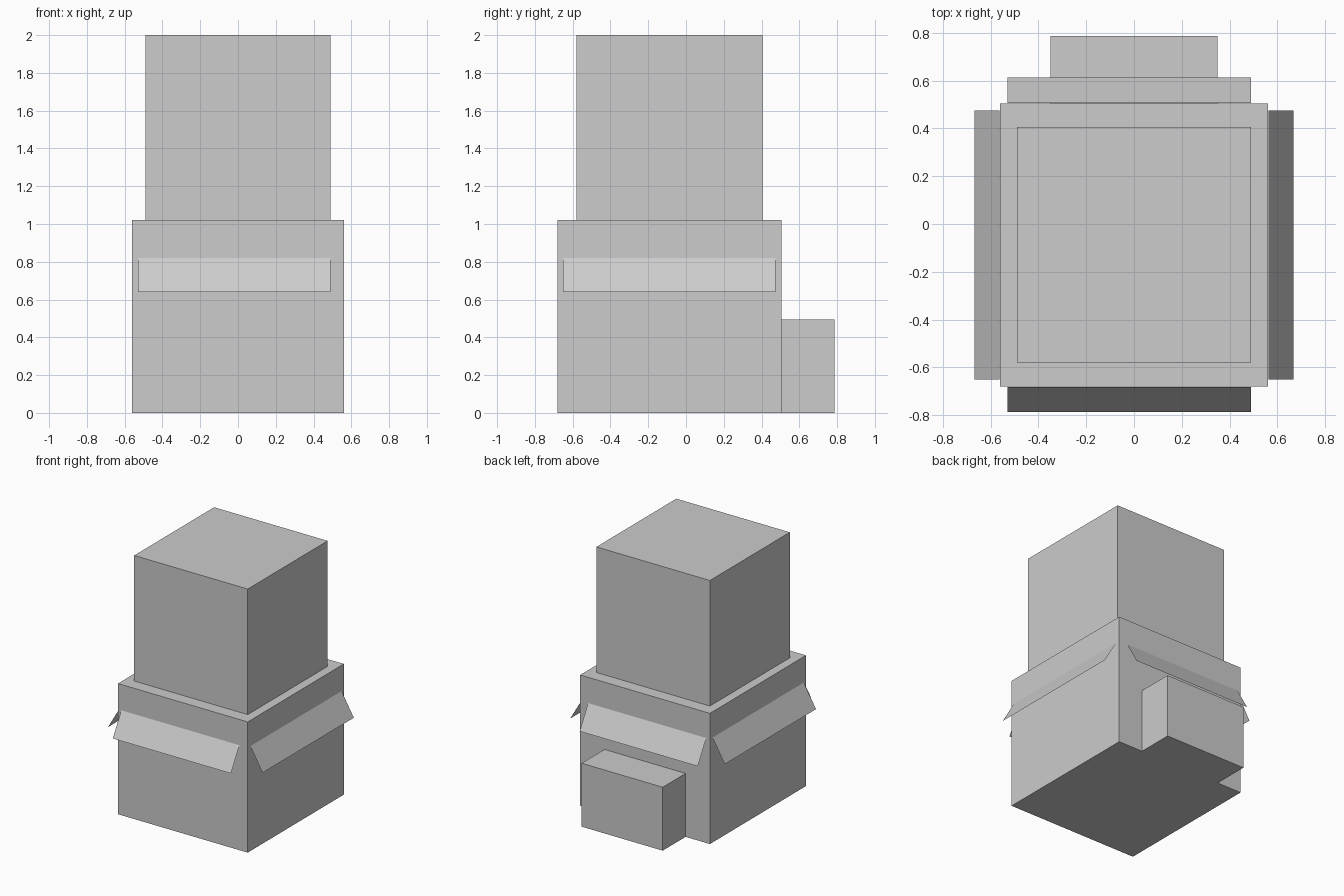
import bpy
from mathutils import Vector

cube = bpy.data.objects.get("Cube")
if cube:
    bpy.data.objects.remove(cube, do_unlink=True)

# Single plain grey
grey = bpy.data.materials.new("plain_grey")
grey.use_nodes = True
colour = (0.604, 0.604, 0.604, 1)
grey.diffuse_color = colour
grey.node_tree.nodes["Principled BSDF"].inputs["Base Color"].default_value = colour


def finish(obj, name):
    obj.name = obj.data.name = name
    obj.data.materials.append(grey)


def block(name, low, high):
    """Box spanning two opposite corners."""
    low, high = Vector(low), Vector(high)
    bpy.ops.mesh.primitive_cube_add(size=1)
    obj = bpy.context.object
    centre, size = (low + high) / 2, high - low
    for v in obj.data.vertices:
        v.co = Vector(a * b for a, b in zip(v.co, size)) + centre
    finish(obj, name)


def awning(name, start, end, outward):
    """Sloping sheet hung between two wall points, leaning outward."""
    start, end = Vector(start), Vector(end)
    drop = Vector(outward) * 0.105 + Vector((0, 0, -0.18))
    mesh = bpy.data.meshes.new(name)
    mesh.from_pydata([start, end, end + drop, start + drop], [], [(0, 3, 2, 1)])
    obj = bpy.data.objects.new(name, mesh)
    bpy.context.collection.objects.link(obj)
    finish(obj, name)


# Stacked volumes
block("lower_body", (-0.56, -0.68, 0), (0.56, 0.505, 1.02))
block("upper_tower", (-0.49, -0.58, 1.02), (0.49, 0.405, 2))
block("rear_annex", (-0.35, 0.505, 0), (0.35, 0.787, 0.495))

# Awnings on all four walls
top = 0.82
awning("front_awning", (0.49, -0.682, top), (-0.53, -0.682, top), (0, -1, 0))
awning("back_awning", (-0.53, 0.507, top), (0.49, 0.507, top), (0, 1, 0))
awning("left_awning", (0.562, 0.475, top), (0.562, -0.65, top), (1, 0, 0))
awning("right_awning", (-0.562, -0.65, top), (-0.562, 0.475, top), (-1, 0, 0))
